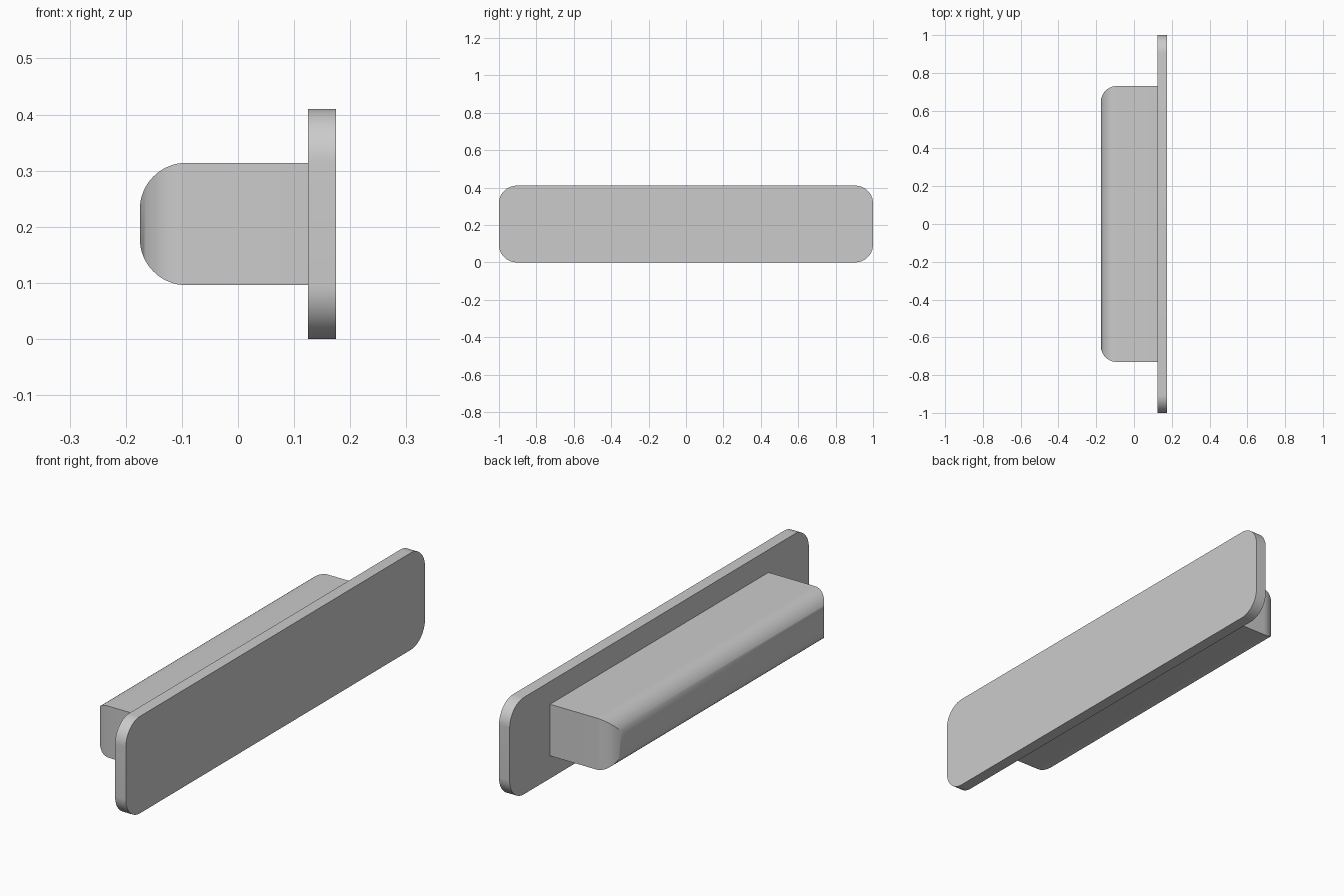
import bpy, bmesh
from math import sin, cos, pi

cube = bpy.data.objects.get("Cube")
if cube:
    bpy.data.objects.remove(cube, do_unlink=True)

grey = bpy.data.materials.new("light grey")
grey.use_nodes = True
colour = (0.6, 0.6, 0.6, 1)
grey.diffuse_color = colour
grey.node_tree.nodes["Principled BSDF"].inputs["Base Color"].default_value = colour

MID_Z = 0.205
STEPS = 16


def loft(name, rings):
    """Skin a list of equal-length closed rings and cap both ends."""
    bm = bmesh.new()
    loops = [[bm.verts.new(p) for p in ring] for ring in rings]
    n = len(loops[0])
    for a, b in zip(loops, loops[1:]):
        for i in range(n):
            j = (i + 1) % n
            bm.faces.new((a[i], a[j], b[j], b[i]))
    bm.faces.new(loops[0])
    bm.faces.new(loops[-1])
    bmesh.ops.recalc_face_normals(bm, faces=bm.faces)
    mesh = bpy.data.meshes.new(name)
    bm.to_mesh(mesh)
    bm.free()
    mesh.materials.append(grey)
    obj = bpy.data.objects.new(name, mesh)
    bpy.context.collection.objects.link(obj)
    bpy.ops.object.select_all(action='DESELECT')
    obj.select_set(True)
    bpy.context.view_layer.objects.active = obj
    bpy.ops.object.shade_smooth_by_angle(angle=pi / 6)
    return obj


def rounded_ring(x, hy, hz, r):
    """Rounded rectangle in the YZ plane."""
    ring = []
    for k, (sy, sz) in enumerate([(1, 1), (-1, 1), (-1, -1), (1, -1)]):
        for i in range(STEPS + 1):
            a = (k + i / STEPS) * pi / 2
            ring.append((x, sy * (hy - r) + r * cos(a),
                         MID_Z + sz * (hz - r) + r * sin(a)))
    return ring


def box_ring(x, hy, hz):
    """Plain rectangle in the YZ plane."""
    return [(x, sy * hy, MID_Z + sz * hz)
            for sy, sz in [(1, 1), (-1, 1), (-1, -1), (1, -1)]]


# Thin rounded backplate
loft("backplate", [rounded_ring(x, 1, MID_Z, 0.095) for x in (0.125, 0.175)])

# Grip block: all four outer edges rounded over, with mitred corners
R = 0.083
rings = [box_ring(0.125, 0.73, 0.109)]
for i in range(STEPS + 1):
    a = i / STEPS * pi / 2
    inset = R * (1 - cos(a))
    rings.append(box_ring(-0.175 + R * (1 - sin(a)), 0.73 - inset, 0.109 - inset))
loft("grip_block", rings)
